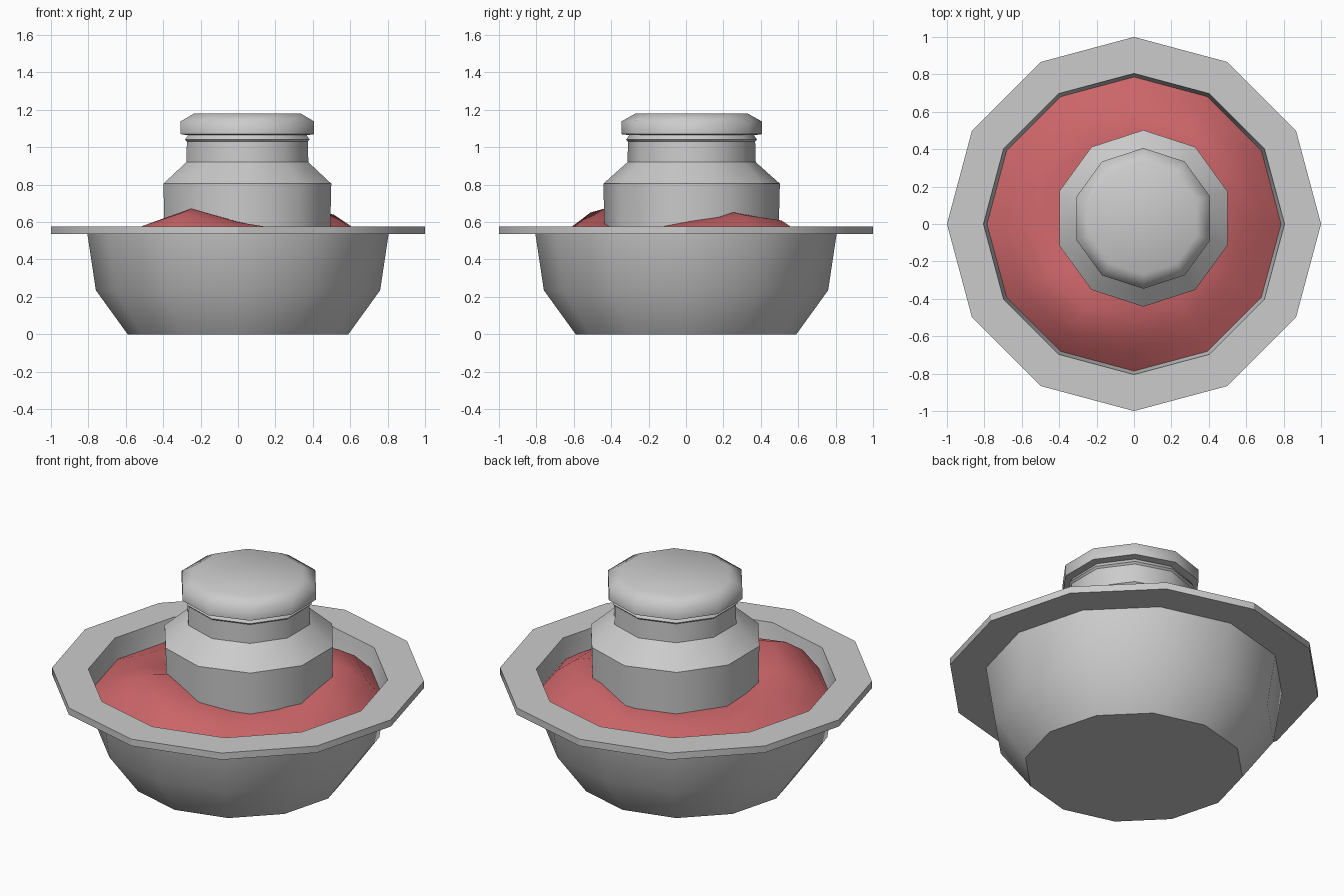
import bpy, bmesh, math

if "Cube" in bpy.data.objects:
    bpy.data.objects.remove(bpy.data.objects["Cube"])

def material(name, rgb):
    m = bpy.data.materials.new(name)
    m.diffuse_color = (*rgb, 1)
    m.use_nodes = True
    m.node_tree.nodes["Principled BSDF"].inputs["Base Color"].default_value = m.diffuse_color
    return m

grey = material("pale grey", (0.60, 0.60, 0.60))
red = material("soft red", (0.60, 0.13, 0.14))

def finish(name, bm, mat, angle):
    me = bpy.data.meshes.new(name)
    bmesh.ops.recalc_face_normals(bm, faces=bm.faces)
    bm.to_mesh(me)
    bm.free()
    me.materials.append(mat)
    ob = bpy.data.objects.new(name, me)
    bpy.context.collection.objects.link(ob)
    bpy.ops.object.select_all(action='DESELECT')
    ob.select_set(True)
    bpy.context.view_layer.objects.active = ob
    bpy.ops.object.shade_smooth_by_angle(angle=math.radians(angle))
    return ob

def lathe(name, profile, sides, mat, angle, centre=(0, 0), height=None):
    """Spin (radius, z) points; both ends close with a flat polygon."""
    bm = bmesh.new()
    rings = []
    for r, z in profile:
        ring = []
        for i in range(sides):
            a = math.pi / 2 + 2 * math.pi * i / sides
            x, y = centre[0] + r * math.cos(a), centre[1] + r * math.sin(a)
            ring.append(bm.verts.new((x, y, z + (height(x, y) if height else 0))))
        rings.append(ring)
    for lo, hi in zip(rings, rings[1:]):
        for i in range(sides):
            j = (i + 1) % sides
            bm.faces.new((lo[i], lo[j], hi[j], hi[i]))
    bm.faces.new(rings[0][::-1])
    bm.faces.new(rings[-1])
    return finish(name, bm, mat, angle)

# Bowl with flat flared rim and thin inner wall
lathe("bowl", [(0.59, 0), (0.76, 0.235), (0.805, 0.535), (1, 0.535), (1, 0.575),
               (0.805, 0.575), (0.798, 0.53), (0.752, 0.24), (0.582, 0.01)], 12, grey, 30)

# Lumpy red filling: soft mounds added to a shallow dome
MOUNDS = [(-0.28, -0.46, 0.12, 0.2), (0.43, 0.42, 0.13, 0.15), (0.52, 0.1, 0.05, 0.17)]

def lumps(x, y):
    if math.hypot(x, y) > 0.75:
        return 0
    return sum(h * math.exp(-((x - a) ** 2 + (y - b) ** 2) / (2 * s * s))
               for a, b, h, s in MOUNDS)

lathe("filling", [(0.787, 0.455), (0.69, 0.495), (0.59, 0.535), (0.5, 0.555),
                  (0.38, 0.56), (0.15, 0.56)], 12, red, 40, height=lumps)

# Jar standing in the filling, with shoulder and neck
C = (0.05, 0.03)
lathe("jar", [(0.462, 0.42), (0.472, 0.805), (0.343, 0.92), (0.340, 1.03),
              (0.350, 1.04), (0.330, 1.07)], 10, grey, 37, C)

# Jar lid
lathe("lid", [(0.34, 1.065), (0.376, 1.07), (0.376, 1.138), (0.30, 1.18)], 10, grey, 62, C)
